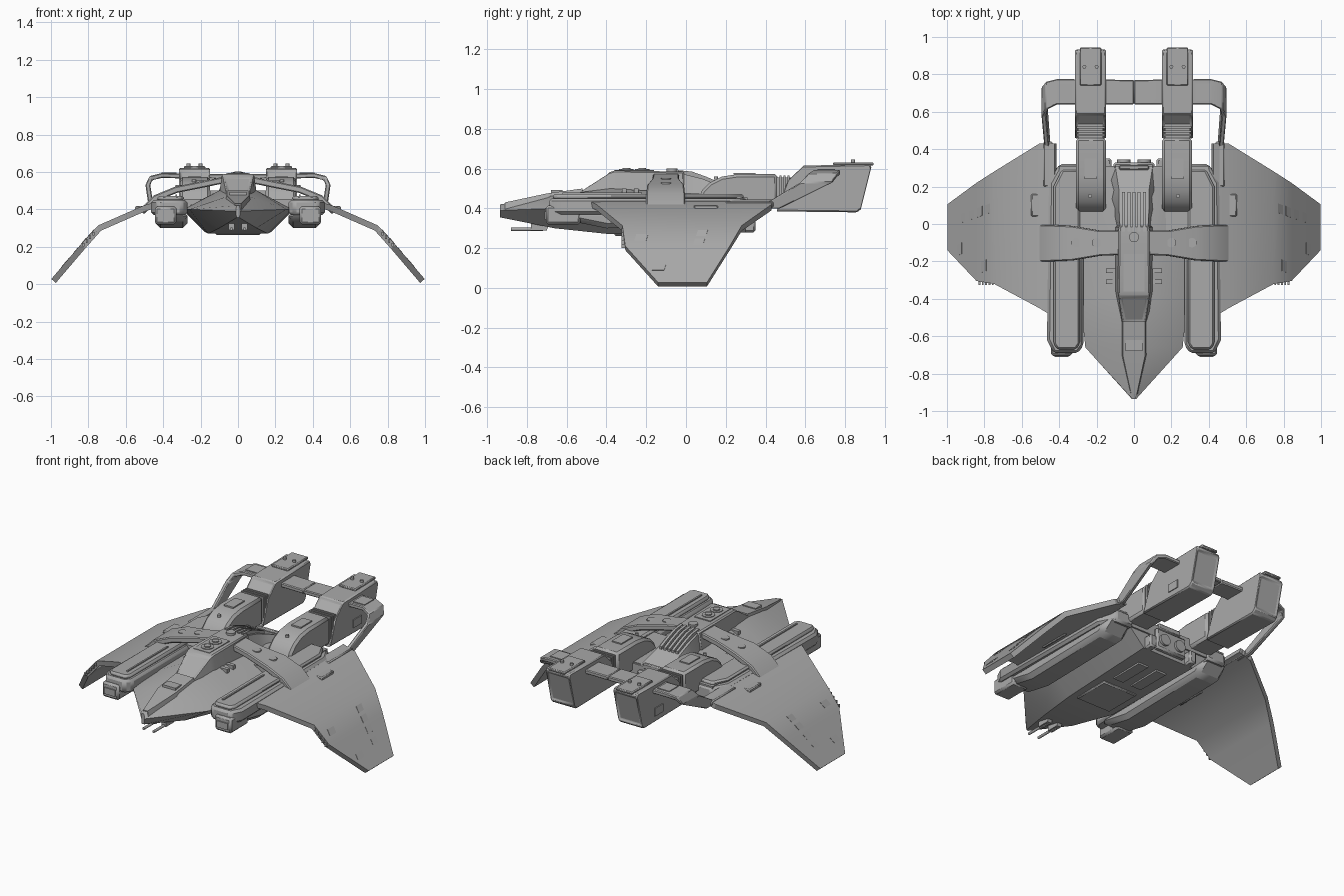
import bpy
import bmesh
import math
from mathutils import Vector

default = bpy.data.objects.get("Cube")
if default:
    bpy.data.objects.remove(default)

grey = bpy.data.materials.new("hull_grey")
grey.use_nodes = True
tone = (0.4, 0.4, 0.4, 1)
grey.diffuse_color = tone
grey.node_tree.nodes["Principled BSDF"].inputs["Base Color"].default_value = tone


# --- helpers -------------------------------------------------------------
def loft(name, rings, mirror=False, bevel=0, inset=None):
    """Skin a closed solid through rings of equal length."""
    bm = bmesh.new()
    loops = [[bm.verts.new(p) for p in ring] for ring in rings]
    count = len(loops[0])
    bm.faces.new(loops[0])
    bm.faces.new(loops[-1])
    for a, b in zip(loops, loops[1:]):
        for i in range(count):
            j = (i + 1) % count
            bm.faces.new((a[i], a[j], b[j], b[i]))
    bmesh.ops.recalc_face_normals(bm, faces=bm.faces)
    if inset:
        bm.normal_update()
        chosen = [f for f in bm.faces if inset(f)]
        bmesh.ops.inset_individual(bm, faces=chosen, thickness=0.014, depth=-0.01)
    mesh = bpy.data.meshes.new(name)
    bm.to_mesh(mesh)
    bm.free()
    mesh.materials.append(grey)
    obj = bpy.data.objects.new(name, mesh)
    bpy.context.collection.objects.link(obj)
    bpy.ops.object.select_all(action="DESELECT")
    obj.select_set(True)
    bpy.context.view_layer.objects.active = obj
    bpy.ops.object.shade_smooth_by_angle(angle=math.radians(28))
    if bevel:
        mod = obj.modifiers.new("edge_chamfer", "BEVEL")
        mod.width = bevel
        mod.segments = 1
        mod.limit_method = "ANGLE"
    if mirror:
        obj.modifiers.new("both_sides", "MIRROR")
    return obj


def box(name, x, y, z, mirror=True, bevel=0):
    ring = lambda h: [(x[0], y[0], h), (x[1], y[0], h), (x[1], y[1], h), (x[0], y[1], h)]
    return loft(name, [ring(z[0]), ring(z[1])], mirror, bevel)


def side_prism(name, x, profile, mirror=True, bevel=0, inset=None):
    return loft(name, [[(h, y, z) for y, z in profile] for h in x], mirror, bevel, inset)


def plan_prism(name, z, outline, bevel=0):
    return loft(name, [[(x, y, h) for x, y in outline] for h in z], True, bevel)


def taper(name, stations, inset=None, bevel=0):
    """Centred body; station = y, lower half-width, upper half-width, low z, high z."""
    rings = [[(-a, y, lo), (a, y, lo), (b, y, hi), (-b, y, hi)] for y, a, b, lo, hi in stations]
    return loft(name, rings, False, bevel, inset)


def ribbon(name, path, thick, bevel=0):
    """Plate following x,z with its own y span at every station."""
    rings = []
    for i, (x, z, front, back) in enumerate(path):
        p, q = path[max(i - 1, 0)], path[min(i + 1, len(path) - 1)]
        run = Vector((q[0] - p[0], q[1] - p[1])).normalized() * thick / 2
        nx, nz = -run.y, run.x
        rings.append([(x - nx, front, z - nz), (x + nx, front, z + nz),
                      (x + nx, back, z + nz), (x - nx, back, z - nz)])
    return loft(name, rings, True, bevel)


def disc(name, centre, radius, height, axis="z", mirror=False):
    rings = []
    for h in (0, height):
        ring = []
        for k in range(20):
            t = math.tau * k / 20
            u, v = radius * math.cos(t), radius * math.sin(t)
            off = (u, v, h) if axis == "z" else (u, h, v)
            ring.append(Vector(centre) + Vector(off))
        rings.append(ring)
    return loft(name, rings, mirror)


# --- main hull -----------------------------------------------------------
hull = [(-.935, .012, .39, .008, .42, .008, .355), (-.66, .26, .40, .07, .465, .10, .30),
        (-.38, .29, .40, .10, .50, .16, .27), (.3, .30, .40, .15, .46, .18, .28)]
loft("main_hull", [[(-m, y, zm), (-b, y, zb), (b, y, zb), (m, y, zm), (t, y, zt), (-t, y, zt)]
                   for y, m, zm, t, zt, b, zb in hull])
taper("nose_ridge", [(-.91, .02, .015, .39, .43), (-.7, .075, .06, .42, .475),
                     (-.52, .08, .06, .42, .50)])
box("nose_hatch", (-.045, .045), (-.68, -.62), (.47, .492), False)
taper("cockpit", [(-.53, .085, .06, .42, .49), (-.39, .105, .08, .42, .58),
                  (-.36, .11, .085, .42, .59), (-.01, .11, .08, .42, .585)],
      inset=lambda f: f.normal.z > .5 and f.calc_center_median().y < -.4, bevel=.008)
taper("spine_fairing", [(-.02, .10, .075, .4, .575), (.08, .12, .08, .4, .55),
                        (.18, .15, .08, .4, .51), (.31, .18, .1, .4, .455)])
for i in range(5):
    x = (i - 2) * .028
    side_prism("spine_rib", (x - .008, x + .008),
               [(-.04, .5), (-.04, .592), (.03, .585), (.1, .56), (.17, .53), (.17, .5)], False)
for y in (-.3, -.22):
    disc("roof_hatch", (0, y, .585), .037, .012)
    disc("roof_hatch_cap", (0, y, .597), .02, .006)
disc("roof_turret", (0, -.07, .58), .027, .02)
box("roof_panel", (-.055, .055), (-.36, -.16), (.585, .593), False)
for y in (-.31, -.25):
    box("cockpit_peg", (.1, .15), (y - .012, y + .012), (.475, .5))

# --- tail end ------------------------------------------------------------
box("tail_block", (-.11, .11), (.26, .33), (.3, .43), False, .012)
box("tail_vent", (-.08, .08), (.29, .315), (.44, .475), False, .006)
disc("tail_exhaust", (.055, .32, .36), .035, .025, "y", True)
box("tail_keel", (.12, .17), (.25, .35), (.28, .36), bevel=.01)

# --- belly ---------------------------------------------------------------
box("belly_plate", (-.12, .12), (-.36, -.12), (.262, .28), False, .006)
box("belly_hatch", (.03, .1), (-.06, .16), (.267, .285))
side_prism("nose_gun_mount", (.02, .05), [(-.78, .34), (-.68, .34), (-.7, .29), (-.78, .29)])
disc("nose_gun_barrel", (.035, -.88, .295), .008, .16, "y", True)

# --- side pods -----------------------------------------------------------
plan_prism("pod_upper", (.37, .45), [(.27, -.65), (.3, -.69), (.43, -.69), (.465, -.62),
                                     (.455, .22), (.4, .32), (.27, .32)], .014)
plan_prism("pod_top_plate", (.445, .472), [(.29, -.64), (.31, -.67), (.41, -.67), (.43, -.64),
                                           (.43, .2), (.385, .29), (.29, .29)], .01)
side_prism("pod_lower", (.27, .44), [(-.62, .39), (-.6, .34), (-.4, .30), (.22, .31), (.32, .39)],
           bevel=.025)
box("pod_intake", (.33, .445), (-.705, -.53), (.32, .415), bevel=.012)
box("pod_gun_port", (.35, .425), (-.712, -.7), (.345, .385))
box("pod_stripe", (.325, .335), (-.62, -.22), (.47, .479))
plan_prism("rear_deck", (.38, .455), [(0, -.1), (.4, -.1), (.4, .31), (0, .31)])

# --- cross band over the pods --------------------------------------------
ribbon("cross_band", [(.06, .56, -.165, -.035), (.18, .535, -.17, -.035), (.33, .505, -.195, -.01),
                      (.44, .46, -.2, -.005), (.515, .385, -.2, -.005)], .035, .006)
for x, z in ((.2, .545), (.31, .522)):
    disc("band_cap", (x, -.1, z), .025, .008, mirror=True)

# --- wings ---------------------------------------------------------------
ribbon("wing", [(.42, .43, -.5, .43), (.5, .405, -.45, .43), (.74, .3, -.32, .28),
                (.83, .2, -.305, .22), (.986, .017, -.14, .105)], .032)
box("wing_root_rail", (.435, .485), (.2, .44), (.405, .435), bevel=.006)
box("wing_root_block", (.49, .55), (.04, .16), (.39, .418), bevel=.006)
# raised plates lying on the outer wing panel: x, z, y, half length in y
plates = [(.77, .267, .085, .025), (.812, .222, .07, .025), (.855, .171, .055, .025),
          (.9, .118, .04, .025), (.92, .095, -.13, .03), (.79, .245, -.22, .03)]
for x, z, y, half in plates:
    ribbon("wing_plate", [(x - .002, z + .023, y - half, y + half),
                          (x + .024, z - .008, y - half - .01, y + half - .01)], .008)
for i in range(5):
    x = .75 + i * .018
    box("wing_edge_tooth", (x, x + .01), (-.325, -.3), (.28 - i * .02, .3 - i * .02))

# --- engine nacelles -----------------------------------------------------
side_prism("nacelle_front", (.15, .31), [(.46, .4), (.46, .572), (.26, .572), (.18, .56), (.12, .53),
                                         (.08, .49), (.06, .44), (.08, .4)], bevel=.014)
box("nacelle_neck", (.165, .3), (.44, .56), (.4, .555))
for i in range(3):
    y = .47 + i * .02
    box("neck_rib", (.155, .308), (y, y + .01), (.39, .565))
side_prism("nacelle_rear", (.15, .315), [(.45, .385), (.86, .38), (.885, .4), (.935, .6), (.925, .622),
                                         (.585, .615), (.51, .545)], bevel=.012,
           inset=lambda f: abs(f.normal.x) < .5 and abs(f.normal.y) > .5
           and f.calc_area() > .012 and (f.normal.y > 0 or f.normal.z > .3))
box("nacelle_roof_pad", (.175, .29), (.74, .944), (.615, .632), bevel=.005)
for x in (.2, .265):
    disc("roof_stud", (x, .84, .63), .01, .015, mirror=True)
box("nacelle_side_hatch", (.312, .32), (.68, .76), (.42, .47))
box("nacelle_front_hatch", (.2, .265), (.24, .35), (.57, .579))
disc("nacelle_stud", (.235, .15, .545), .01, .015, mirror=True)

# --- tail brace joining nacelles and wings -------------------------------
ribbon("tail_brace", [(0, .575, .64, .77), (.41, .58, .64, .775), (.465, .567, .615, .76),
                      (.482, .53, .575, .735), (.462, .40, .36, .47)], .026, .005)
box("brace_pad", (.33, .41), (.66, .75), (.59, .598))
